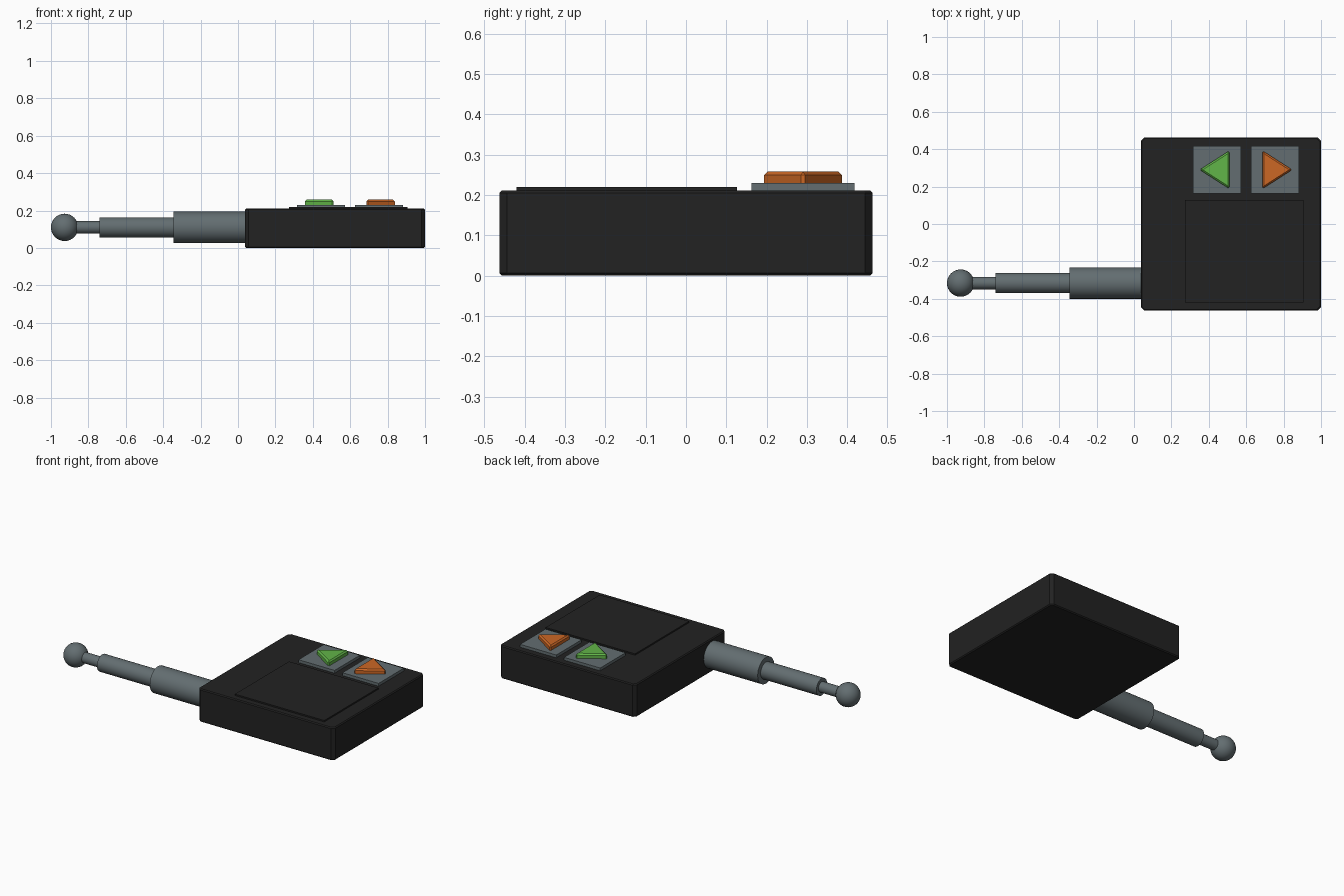
import bpy, bmesh, math
from mathutils import Matrix

if "Cube" in bpy.data.objects:
    bpy.data.objects.remove(bpy.data.objects["Cube"])


def material(name, rgb):
    m = bpy.data.materials.new(name)
    m.diffuse_color = (*rgb, 1)
    m.use_nodes = True
    m.node_tree.nodes["Principled BSDF"].inputs["Base Color"].default_value = m.diffuse_color
    return m


BLACK = material("black plastic", (0.016, 0.016, 0.016))
GREY = material("slate grey", (0.125, 0.155, 0.165))
GREEN = material("green", (0.12, 0.46, 0.065))
ORANGE = material("orange", (0.60, 0.135, 0.018))


def finish(bm, name, mat):
    bmesh.ops.recalc_face_normals(bm, faces=bm.faces)
    me = bpy.data.meshes.new(name)
    bm.to_mesh(me)
    bm.free()
    me.materials.append(mat)
    ob = bpy.data.objects.new(name, me)
    bpy.context.collection.objects.link(ob)
    return ob


def prism(name, outline, z0, z1, mat, corner=0, rim=0):
    """Extruded outline with chamfered corners and chamfered rims."""
    bm = bmesh.new()
    face = bm.faces.new([bm.verts.new((x, y, z0)) for x, y in outline])
    ext = bmesh.ops.extrude_face_region(bm, geom=[face])
    verts = [v for v in ext["geom"] if isinstance(v, bmesh.types.BMVert)]
    bmesh.ops.translate(bm, vec=(0, 0, z1 - z0), verts=verts)
    for width, upright in ((corner, True), (rim, False)):
        if width:
            edges = [e for e in bm.edges
                     if (abs(e.verts[0].co.z - e.verts[1].co.z) > 1e-4) == upright]
            bmesh.ops.bevel(bm, geom=edges, offset=width, segments=1,
                            affect='EDGES', profile=0.5)
    return finish(bm, name, mat)


def rect(x0, x1, y0, y1):
    return [(x0, y0), (x1, y0), (x1, y1), (x0, y1)]


# Case and raised front panel
prism("case", rect(0.037, 1.0, -0.462, 0.462), 0, 0.211, BLACK, 0.018, 0.006)
prism("raised_panel", rect(0.272, 0.905, -0.42, 0.127), 0.2, 0.22, BLACK)

# Arrow buttons on square plates
for label, cx, direction, mat in (("left", 0.443, -1, GREEN), ("right", 0.754, 1, ORANGE)):
    prism(label + "_button_plate", rect(cx - 0.128, cx + 0.128, 0.162, 0.418),
          0.2, 0.229, GREY)
    tri = [(cx + direction * 0.092, 0.29),
           (cx - direction * 0.067, 0.29 + 0.102),
           (cx - direction * 0.067, 0.29 - 0.102)]
    prism(label + "_arrow", tri, 0.22, 0.258, mat, 0.009, 0.009)

# Telescopic antenna
AY, AZ = -0.316, 0.11
for name, x0, x1, r in (("antenna_base", -0.345, 0.06, 0.084),
                        ("antenna_middle", -0.74, -0.34, 0.054),
                        ("antenna_tip", -0.90, -0.73, 0.033)):
    bm = bmesh.new()
    bmesh.ops.create_cone(bm, cap_ends=True, segments=32, radius1=r, radius2=r,
                          depth=x1 - x0,
                          matrix=Matrix.Translation(((x0 + x1) / 2, AY, AZ))
                          @ Matrix.Rotation(math.pi / 2, 4, 'Y'))
    for f in bm.faces:
        f.smooth = len(f.verts) == 4
    for e in bm.edges:
        e.smooth = all(f.smooth for f in e.link_faces)
    finish(bm, name, GREY)

# Ball end
bm = bmesh.new()
bmesh.ops.create_uvsphere(bm, u_segments=32, v_segments=16, radius=0.073,
                          matrix=Matrix.Translation((-0.927, AY, AZ)))
for f in bm.faces:
    f.smooth = True
finish(bm, "antenna_ball", GREY)
